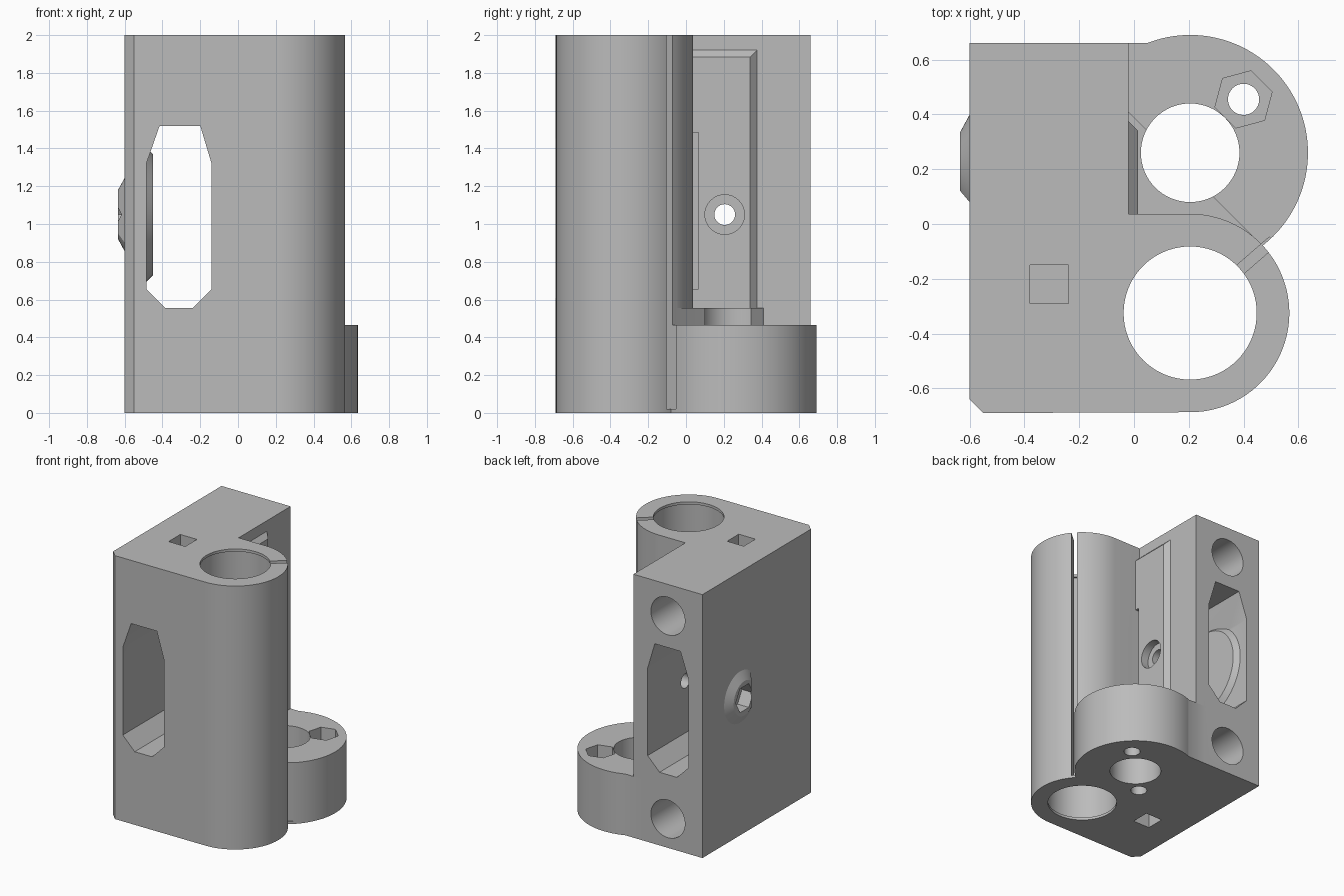
import bpy, bmesh
from math import sin, cos, radians

cube = bpy.data.objects.get("Cube")
if cube:
    bpy.data.objects.remove(cube, do_unlink=True)

grey = bpy.data.materials.new("plain grey")
grey.use_nodes = True
colour = (0.5, 0.5, 0.5, 1)
grey.diffuse_color = colour
grey.node_tree.nodes["Principled BSDF"].inputs["Base Color"].default_value = colour


def arc(c, r, start=0, end=360, n=64):
    """Points on an arc; a full turn leaves out the repeated end point."""
    steps = n if end - start == 360 else n - 1
    angles = [radians(start + (end - start) * i / steps) for i in range(n)]
    return [(c[0] + r * cos(a), c[1] + r * sin(a)) for a in angles]


def rect(a0, a1, b0, b1):
    return [(a0, b0), (a1, b0), (a1, b1), (a0, b1)]


def solid(name, pts, lo, hi, axis="z", end_pts=None):
    """Prism (or taper, with end_pts) along an axis."""
    place = {"z": lambda a, b, h: (a, b, h),
             "y": lambda a, b, h: (a, h, b),
             "x": lambda a, b, h: (h, a, b)}[axis]
    bm = bmesh.new()
    low = [bm.verts.new(place(a, b, lo)) for a, b in pts]
    top = [bm.verts.new(place(a, b, hi)) for a, b in (end_pts or pts)]
    bm.faces.new(low)
    bm.faces.new(top)
    for i in range(len(low)):
        j = (i + 1) % len(low)
        bm.faces.new((low[i], low[j], top[j], top[i]))
    bmesh.ops.recalc_face_normals(bm, faces=bm.faces)
    mesh = bpy.data.meshes.new(name)
    bm.to_mesh(mesh)
    bm.free()
    mesh.materials.append(grey)
    obj = bpy.data.objects.new(name, mesh)
    bpy.context.collection.objects.link(obj)
    return obj


def combine(operation, *args, **kw):
    """Add a solid to the body or cut it away."""
    tool = solid(*args, **kw)
    mod = body.modifiers.new(tool.name, "BOOLEAN")
    mod.operation, mod.solver, mod.object = operation, "EXACT", tool
    bpy.context.view_layer.objects.active = body
    bpy.ops.object.modifier_apply(modifier=mod.name)
    bpy.data.objects.remove(tool, do_unlink=True)


def add(*args, **kw):
    combine("UNION", *args, **kw)


def cut(*args, **kw):
    combine("DIFFERENCE", *args, **kw)


sleeve = (0.205, -0.325)     # tall tube centre
nut_seat = (0.205, 0.26)     # low ring centre
screw = (0.205, 1.05)        # cross screw, in y and z

# Tall body: block and split tube in one outline
outline = [(-0.6, 0.66), (-0.6, -0.64), (-0.55, -0.69)]
outline += arc(sleeve, 0.362, -90, 90, 48) + [(-0.02, 0.036), (-0.02, 0.66)]
body = solid("clamp_body", outline, 0, 2)

# Low ring with its raised diagonal step
add("low_ring", [(-0.1, 0.66), (-0.1, -0.1)] + arc(nut_seat, 0.43, -60, 111.5, 72), 0, 0.465)
add("diagonal_step", [(0.47, -0.08), (-0.02, 0.41), (-0.1, 0.41), (-0.1, -0.1), (0.4, -0.1)],
    0.3, 0.555)

# Bevelled pad on the inner wall
add("wall_pad", rect(0, 0.415, 0.5, 1.96), -0.06, 0.015, "x", rect(0, 0.34, 0.5, 1.885))
cut("pad_notch", rect(0.036, 0.065, 0.655, 1.485), -0.01, 0.05, "x")

# Tunnel from front to back
cut("tunnel", [(-0.485, 0.655), (-0.385, 0.555), (-0.24, 0.555), (-0.14, 0.655),
               (-0.14, 1.32), (-0.2, 1.52), (-0.415, 1.52), (-0.485, 1.32)], -1, 1, "y")
add("inner_boss", arc((0.235, 1.05), 0.37), -0.5, -0.45, "x", arc((0.235, 1.05), 0.32))

# Outer screw boss, trimmed flat on one side
def trimmed(r):
    return [(max(a, 0.075), b) for a, b in arc(screw, r, 0, 360, 48)
            if a > 0.03 or r < 0.15] if r < 0.1 else arc(screw, r, -130, 130, 40)


add("outer_boss", trimmed(0.25), -0.57, -0.635, "x", trimmed(0.13))

# Cross screw hole with its round and hexagonal pockets
cut("screw_hole", arc(screw, 0.055, n=32), -1, 1, "x")
cut("screw_head_pocket", arc(screw, 0.105, n=32), -0.045, 0.1, "x")
cut("hex_pocket", arc(screw, 0.105, n=6), -0.8, -0.54, "x")

# Tube bore, wider between thin lips, and the clamping split
cut("tube_bore", arc(sleeve, 0.243, n=72), -1, 3)
cut("tube_undercut", arc(sleeve, 0.255, n=72), 0.02, 1.98)
d = (cos(radians(41)), sin(radians(41)))


def along(r, w):
    return (sleeve[0] + d[0] * r - d[1] * w, sleeve[1] + d[1] * r + d[0] * w)


cut("tube_split", [along(0.2, -0.02), along(0.4, -0.02), along(0.4, 0.02), along(0.2, 0.02)],
    0.02, 2.1)

# Low ring bore, nut pocket and small holes
cut("ring_bore", arc(nut_seat, 0.18), -0.1, 0.8)
cut("ring_nut_pocket", arc((0.4, 0.455), 0.108, 15, 375, 6), 0.36, 0.8)
cut("ring_screw_hole", arc((0.4, 0.455), 0.057, n=32), -0.1, 0.8)
cut("blind_screw_hole", arc((0.01, 0.065), 0.057, n=32), -0.1, 0.3)

# Round holes in the back and square pockets above and below
for z, lo, hi in ((1.76, 1.7, 2.1), (0.22, -0.1, 0.3)):
    cut("back_hole", arc((-0.31, z), 0.143, n=48), 0, 1, "y")
    cut("square_pocket", rect(-0.38, -0.24, -0.29, -0.15), lo, hi)

# Smooth round walls, keep the edges crisp
for o in bpy.context.selected_objects:
    o.select_set(False)
body.select_set(True)
bpy.context.view_layer.objects.active = body
bpy.ops.object.shade_smooth_by_angle(angle=radians(25))
